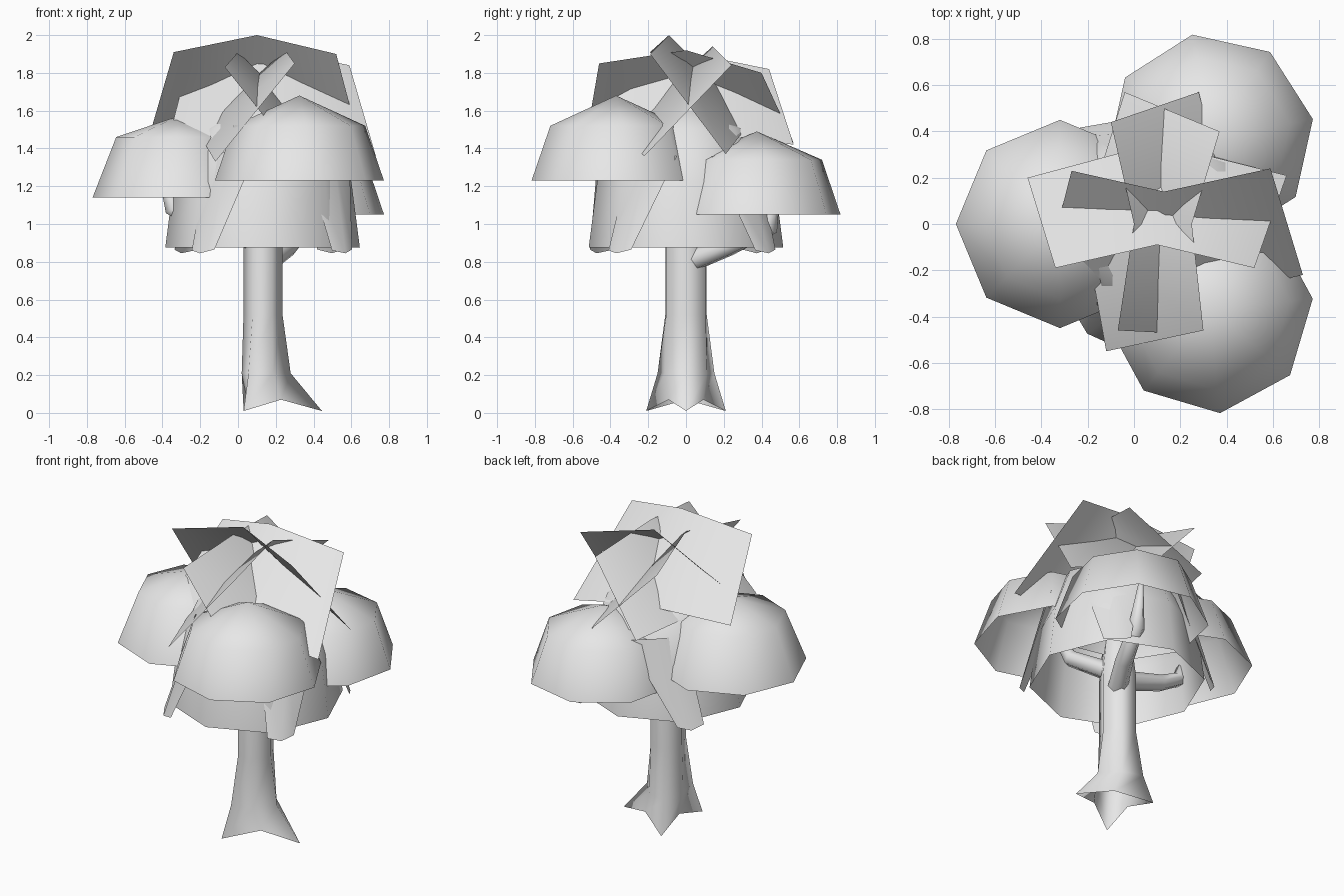
import bpy
from math import cos, sin, pi, radians
from mathutils import Vector

cube = bpy.data.objects.get("Cube")
if cube:
    bpy.data.objects.remove(cube, do_unlink=True)

grey = bpy.data.materials.new("pale_grey")
grey.use_nodes = True
grey.diffuse_color = (0.8, 0.8, 0.8, 1)
grey.node_tree.nodes["Principled BSDF"].inputs["Base Color"].default_value = (0.8, 0.8, 0.8, 1)

AXIS = 0.13  # trunk position along x


def add_mesh(name, verts, faces):
    mesh = bpy.data.meshes.new(name)
    mesh.from_pydata([tuple(v) for v in verts], [], faces)
    mesh.materials.append(grey)
    for p in mesh.polygons:
        p.use_smooth = True
    mesh.update()
    obj = bpy.data.objects.new(name, mesh)
    bpy.context.collection.objects.link(obj)


def loft(name, rings, tip):
    """Skin equal rings from bottom to top and close them with a tip."""
    n = len(rings[0])
    verts = [v for ring in rings for v in ring] + [tip]
    faces = []
    for k in range(len(rings) - 1):
        for i in range(n):
            j = (i + 1) % n
            faces.append((k*n + i, k*n + j, k*n + n + j, k*n + n + i))
    base = (len(rings) - 1) * n
    faces += [(base + i, base + (i + 1) % n, len(verts) - 1) for i in range(n)]
    add_mesh(name, verts, faces)


def dome(name, center, turn, profile, top):
    """Open eight-sided foliage cap."""
    x, y, z = center
    rings = [[(x + r * cos(turn + i * pi / 4), y + r * sin(turn + i * pi / 4), z + h)
              for i in range(8)] for r, h in profile]
    loft(name, rings, (x, y, z + top))


def card(name, upper, lower):
    """Bent leaf sheet between two three-point edges."""
    add_mesh(name, upper + lower, [(0, 3, 4, 1), (1, 4, 5, 2)])


def branch(name, points, radii):
    """Six-sided limb along a bent path."""
    pts = [Vector(p) for p in points]
    rings = []
    for i, p in enumerate(pts):
        d = (pts[min(i + 1, len(pts) - 1)] - pts[max(i - 1, 0)]).normalized()
        side = d.cross(Vector((0, 0, 1))).normalized()
        up = side.cross(d)
        rings.append([p + radii[i] * (side * cos(a * pi / 3) + up * sin(a * pi / 3))
                      for a in range(6)])
    loft(name, rings, pts[-1])


# Trunk: six sides, every second one flaring into a root
trunk_rings = []
for root_r, gap_r, root_z, gap_z, shift, widen in (
        (0.288, 0.125, 0.01, 0.07, 0.038, 0.845), (0.155, 0.115, 0.21, 0.21, 0.0, 1.12),
        (0.11, 0.105, 0.52, 0.52, 0.0, 1.15), (0.11, 0.105, 0.9, 0.9, 0.0, 1.15),
        (0.08, 0.08, 1.2, 1.2, 0.0, 1.1)):
    ring = []
    for i in range(6):
        r, z = (gap_r, gap_z) if i % 2 else (root_r, root_z)
        a = i * pi / 3
        ring.append((AXIS + shift + r * cos(a) * 0.96, r * sin(a) * widen, z))
    trunk_rings.append(ring)
loft("trunk", trunk_rings, (AXIS, 0, 1.5))

# Branches carrying the side caps
branch("right_branch", [(0.12, 0, 0.9), (-0.2, 0, 1.0), (-0.35, 0, 1.08), (-0.41, 0, 1.3)],
       (0.06, 0.05, 0.045, 0.02))
branch("back_branch", [(0.15, 0.02, 0.8), (0.26, 0.22, 0.88), (0.35, 0.44, 0.98), (0.36, 0.5, 1.3)],
       (0.06, 0.055, 0.05, 0.01))
branch("front_branch", [(0.15, -0.02, 0.95), (0.27, -0.25, 1.1), (0.33, -0.4, 1.4)],
       (0.06, 0.05, 0.01))

# Foliage caps
round_cap = ((0.45, 0), (0.35, 0.29))
dome("main_canopy", (AXIS, 0, 0.875), 0, ((0.515, 0), (0.47, 0.35), (0.36, 0.63)), 0.83)
dome("right_side_canopy", (-0.32, 0, 1.14), 0, ((0.45, 0), (0.325, 0.32)), 0.43)
dome("front_canopy", (0.325, -0.37, 1.23), radians(6), round_cap, 0.45)
dome("back_canopy", (0.33, 0.375, 1.05), radians(10), round_cap, 0.44)

# Crossing crown sheets, long in x
card("crown_sheet_front",
     [(-0.34, -0.19, 1.91), (0.1, -0.09, 2.0), (0.52, -0.19, 1.90)],
     [(-0.46, 0.2, 1.5), (0.1, 0.35, 1.55), (0.66, 0.21, 1.37)])
card("crown_sheet_back",
     [(-0.27, 0.23, 1.83), (0.13, 0.14, 1.94), (0.59, 0.24, 1.84)],
     [(-0.38, -0.2, 1.4), (0.15, -0.36, 1.48), (0.73, -0.22, 1.36)])

# Crossing crown sheets, long in y
card("crown_sheet_left",
     [(-0.07, -0.46, 1.83), (0.0, 0.0, 1.91), (-0.1, 0.44, 1.82)],
     [(0.33, -0.48, 1.33), (0.42, 0.0, 1.5), (0.28, 0.57, 1.42)])
card("crown_sheet_right",
     [(0.3, -0.46, 1.85), (0.25, 0.0, 1.92), (0.37, 0.4, 1.8)],
     [(-0.12, -0.55, 1.33), (-0.22, 0.0, 1.5), (-0.04, 0.57, 1.43)])

# Hanging sheets at the four diagonal corners, narrowing downward
for name, sx, sy, lean, foot in (("front_left", 1, -1, 0.12, 0.05), ("front_right", -1, -1, 0.13, 0.1),
                                 ("back_left", 1, 1, 0, 0.05), ("back_right", -1, 1, -0.14, 0.04)):
    out = Vector((sx, sy, 0)).normalized()
    tan = Vector((-sy, sx, 0)).normalized()

    def spot(r, t, z):
        return Vector((AXIS, 0, z)) + out * r + tan * t

    card("hanging_sheet_" + name,
         [spot(0.36, lean - 0.17, 1.36), spot(0.41, lean, 1.38), spot(0.36, lean + 0.17, 1.36)],
         [spot(0.55, foot - 0.08, 0.86), spot(0.57, foot, 0.845), spot(0.54, foot + 0.08, 0.865)])
